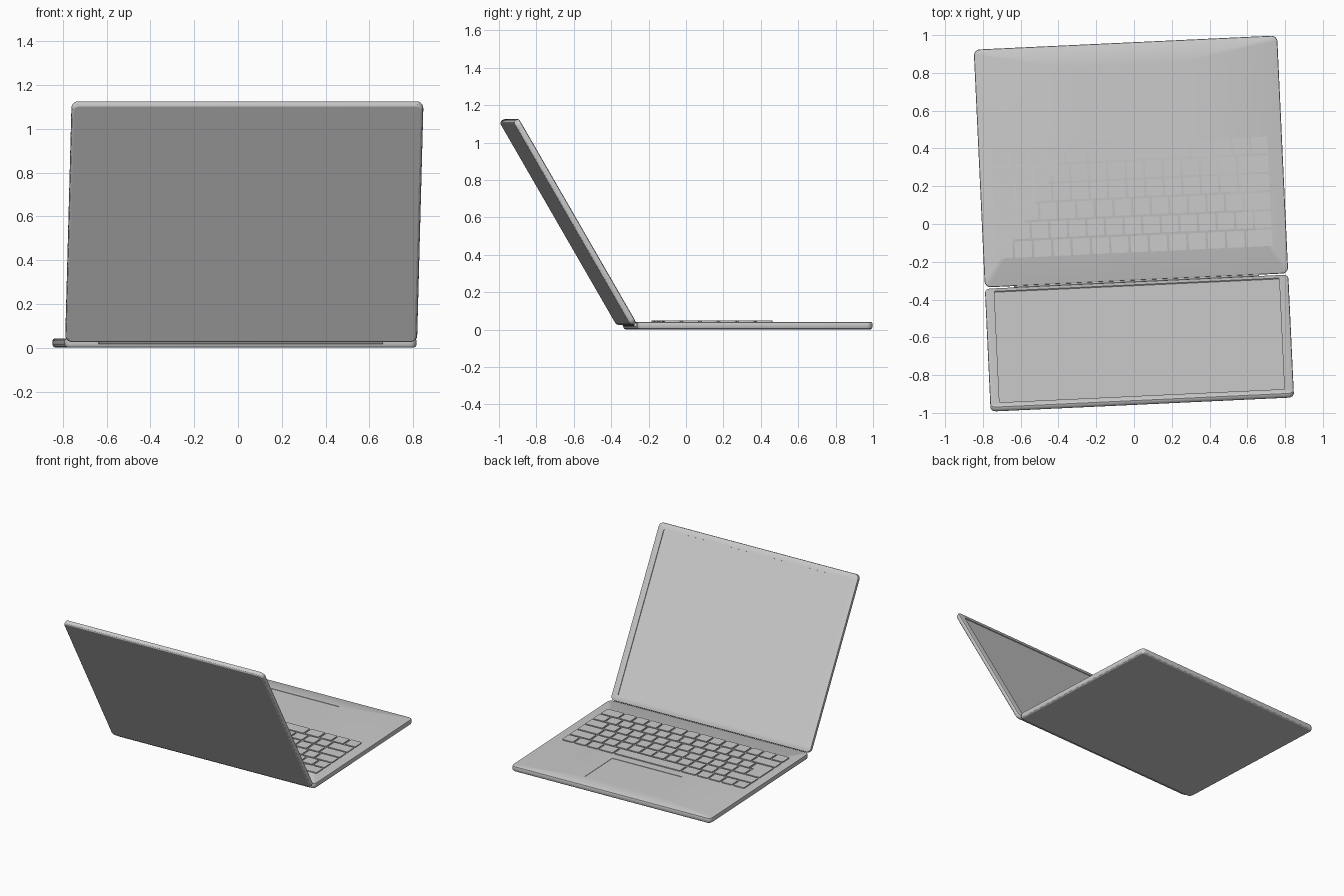
import bpy, bmesh, math
from mathutils import Matrix, Vector

if "Cube" in bpy.data.objects:
    bpy.data.objects.remove(bpy.data.objects["Cube"])

# The whole laptop is turned slightly about z
WORLD = Matrix.Translation((-0.016, 0.331, 0)) @ Matrix.Rotation(math.radians(2.67), 4, 'Z')
HW, HD = 0.804, 0.63          # half width / half depth of the base
LEN, THICK = 1.26, 0.035      # lid length and thickness


def ring(cx, cy, hx, hy, r, z, seg):
    """Rounded rectangle, counter-clockwise."""
    pts = []
    for k, (sx, sy) in enumerate([(1, 1), (-1, 1), (-1, -1), (1, -1)]):
        for i in range(seg + 1):
            a = math.pi / 2 * (k + i / seg)
            pts.append((cx + sx * (hx - r) + r * math.cos(a),
                        cy + sy * (hy - r) + r * math.sin(a), z))
    return pts


def loft(bm, rings, seg=6):
    """Skin a stack of rounded rectangles and cap both ends."""
    loops = [[bm.verts.new(p) for p in ring(*r, seg)] for r in rings]
    for a, b in zip(loops, loops[1:]):
        n = len(a)
        for i in range(n):
            j = (i + 1) % n
            bm.faces.new((a[i], a[j], b[j], b[i]))
    bm.faces.new(loops[0][::-1])
    bm.faces.new(loops[-1])


def finish(name, bm, matrix=Matrix()):
    me = bpy.data.meshes.new(name)
    bm.to_mesh(me)
    bm.free()
    me.shade_smooth()
    me.set_sharp_from_angle(angle=math.radians(30))
    ob = bpy.data.objects.new(name, me)
    ob.matrix_world = WORLD @ matrix
    bpy.context.collection.objects.link(ob)
    return ob


def slab(cy, hx, hy, t, r=0.032):
    """Outer shell rings with softened edges."""
    steps = [(0.012, 0), (0.004, 0.005), (0, 0.013), (0, t - 0.009),
             (0.002, t - 0.003), (0.008, t)]
    return [(0, cy, hx - i, hy - i, r - i, z) for i, z in steps]


# Base with a shallow trackpad recess
bm = bmesh.new()
pad = (0, 0.338, 0.283, 0.177, 0.006)
loft(bm, slab(0, HW, HD, 0.042) + [pad + (0.042,), pad + (0.039,)])
finish("base", bm)

# Lid with a recessed screen, opened to 120 degrees
bm = bmesh.new()
screen = (0, 0.627, 0.755, 0.589, 0.006)
loft(bm, slab(LEN / 2, HW, LEN / 2, THICK) + [screen + (THICK,), screen + (THICK - 0.006,)])
c, s = math.cos(math.radians(60)), math.sin(math.radians(60))
lid_matrix = Matrix(((-1, 0, 0, 0), (0, -c, s, -0.664), (0, s, c, 0.02), (0, 0, 0, 1)))
finish("lid", bm, lid_matrix)

# Hinge barrel between base and lid
bm = bmesh.new()
bmesh.ops.create_cone(bm, cap_ends=True, segments=16, radius1=0.01, radius2=0.01, depth=1.3)
finish("hinge", bm, Matrix.Translation((0, -0.631, 0.026)) @ Matrix.Rotation(math.pi / 2, 4, 'Y'))

# Keyboard rows, key widths in units, starting with the space bar row
U, GAP = 0.0985, 0.012
rows = [
    [1, 1, 1, 1, 1.25, 5.5, 1.25, 1, 1, 1],
    [2.25] + [1] * 11 + [1.75],
    [1.25] + [1] * 12 + [1.75],
    [1.5] + [1] * 12 + [1.5],
    [2] + [1] * 13,
    [13.5 / 13] * 13 + [1.5],
]
for n, widths in enumerate(rows):
    bm = bmesh.new()
    x, top = -0.744, 0.104 - n * U
    for k, w in enumerate(widths):
        # the return key bridges the third and fourth rows
        low = top - U + GAP / 2 - (GAP if (n, k) == (2, 0) else 0)
        high = top - GAP / 2
        cx, cy = x + w * U / 2, (low + high) / 2
        hx, hy = (w * U - GAP) / 2, (high - low) / 2
        loft(bm, [(cx, cy, hx, hy, 0.006, 0.040), (cx, cy, hx, hy, 0.006, 0.049)], 2)
        x += w * U
    finish(f"key_row_{n + 1}", bm)
